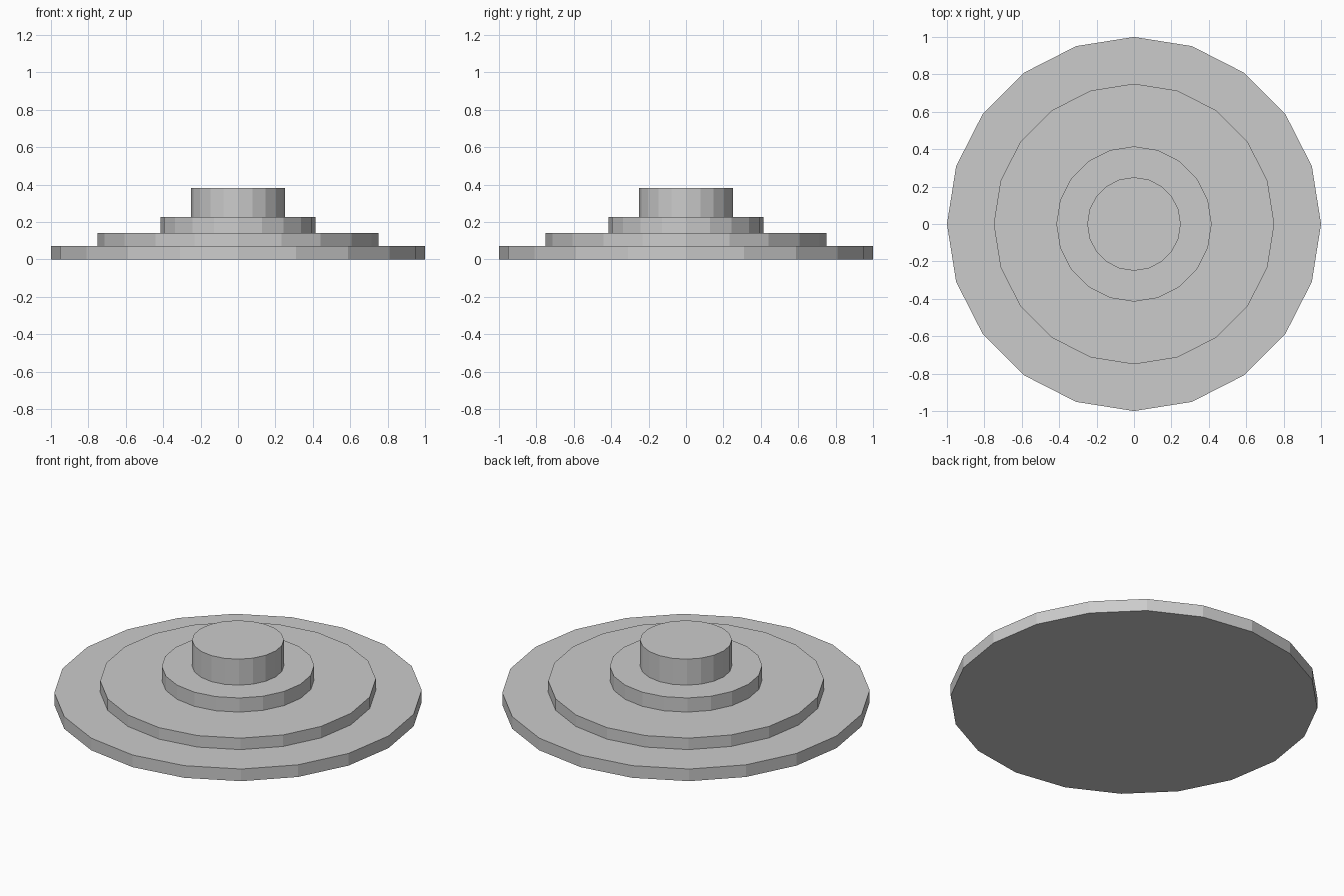
import bpy

if "Cube" in bpy.data.objects:
    bpy.data.objects.remove(bpy.data.objects["Cube"])

SIDES = 20

# Tiers from bottom to top: name, radius, bottom z, top z
TIERS = [
    ("base_disc", 1.0, 0.0, 0.073),
    ("lower_step", 0.75, 0.073, 0.142),
    ("upper_step", 0.415, 0.142, 0.227),
    ("top_hub", 0.25, 0.227, 0.383),
]


def add_tier(name, radius, z0, z1):
    bpy.ops.mesh.primitive_cylinder_add(
        vertices=SIDES, radius=radius, depth=z1 - z0,
        location=(0, 0, (z0 + z1) / 2))
    bpy.context.object.name = name


# Stacked faceted discs
for tier in TIERS:
    add_tier(*tier)
